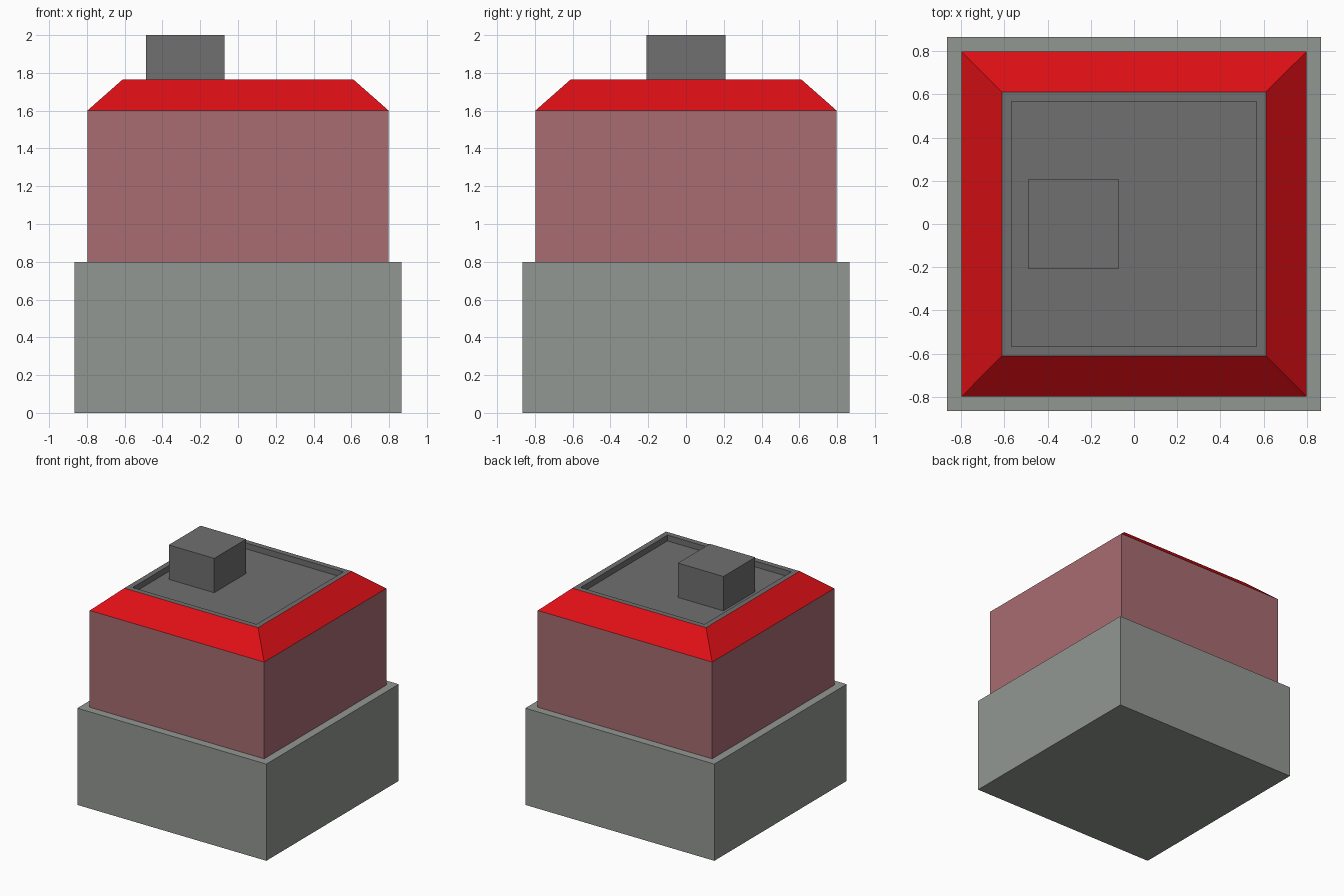
import bpy, bmesh

if "Cube" in bpy.data.objects:
    bpy.data.objects.remove(bpy.data.objects["Cube"])


def make_material(name, rgb):
    mat = bpy.data.materials.new(name)
    mat.diffuse_color = (*rgb, 1)
    mat.use_nodes = True
    mat.node_tree.nodes["Principled BSDF"].inputs["Base Color"].default_value = mat.diffuse_color
    return mat


def square_shell(name, profile, mat, bottom=False, top=False, x=0.0):
    """Stack square rings given as (half width, z), with optional end caps."""
    bm = bmesh.new()
    rings = [[bm.verts.new((x + sx * h, sy * h, z))
              for sx, sy in ((-1, -1), (1, -1), (1, 1), (-1, 1))]
             for h, z in profile]
    for a, b in zip(rings, rings[1:]):
        for i in range(4):
            j = (i + 1) % 4
            bm.faces.new((a[i], a[j], b[j], b[i]))
    if bottom:
        bm.faces.new(rings[0][::-1])
    if top:
        bm.faces.new(rings[-1])
    mesh = bpy.data.meshes.new(name)
    bm.to_mesh(mesh)
    bm.free()
    mesh.materials.append(mat)
    obj = bpy.data.objects.new(name, mesh)
    bpy.context.collection.objects.link(obj)
    return obj


stone = make_material("stone", (0.29, 0.31, 0.29))
brick = make_material("brick", (0.39, 0.15, 0.165))
red = make_material("red_roof", (0.73, 0.005, 0.008))
slate = make_material("slate", (0.16, 0.16, 0.16))

# Ground storey with its ledge
square_shell("base", [(0.865, 0), (0.865, 0.8), (0.798, 0.8)], stone, bottom=True)
# Upper storey
square_shell("upper_walls", [(0.798, 0.8), (0.798, 1.6)], brick)
# Sloping roof skirt
square_shell("roof_slope", [(0.798, 1.6), (0.612, 1.764)], red)
# Flat roof: rim and sunken deck
square_shell("roof_deck", [(0.612, 1.764), (0.567, 1.764), (0.567, 1.716)], slate, top=True)
# Rooftop block
square_shell("chimney", [(0.208, 1.716), (0.208, 2.0)], slate, top=True, x=-0.28)
